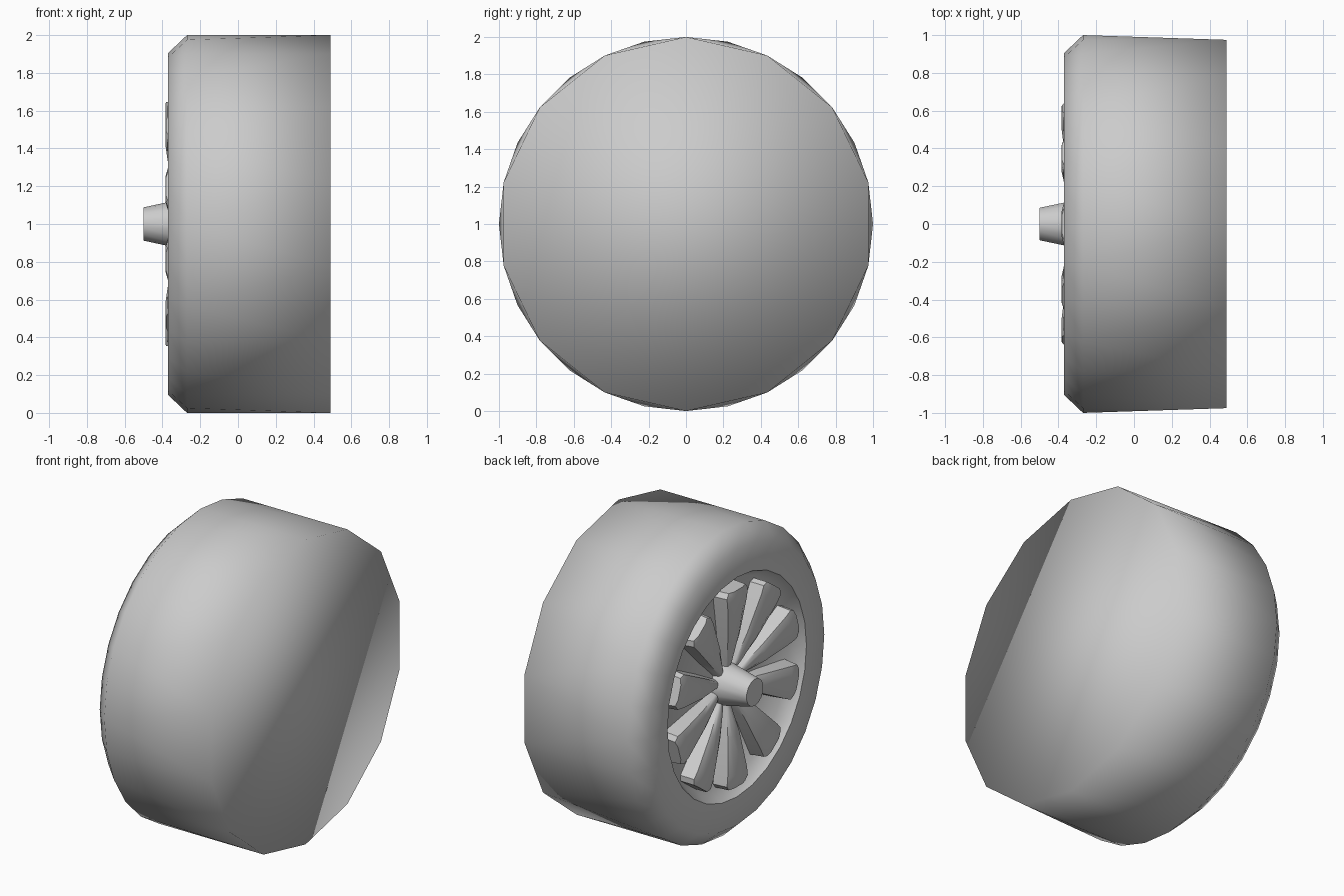
import bpy, bmesh, math

if "Cube" in bpy.data.objects:
    bpy.data.objects.remove(bpy.data.objects["Cube"])

grey = bpy.data.materials.new("plain_grey")
grey.diffuse_color = (0.6, 0.6, 0.6, 1)
grey.use_nodes = True
grey.node_tree.nodes["Principled BSDF"].inputs["Base Color"].default_value = grey.diffuse_color


def point(x, r, a, side=0.0):
    """Point around the wheel axis; side is an offset across the radius."""
    return (x, r * math.sin(a) + side * math.cos(a),
            1 + r * math.cos(a) - side * math.sin(a))


def ring(bm, x, r, n):
    return [bm.verts.new(point(x, r, 2 * math.pi * i / n)) for i in range(n)]


def bridge(bm, a, b):
    n = len(a)
    for i in range(n):
        j = (i + 1) % n
        bm.faces.new((a[i], a[j], b[j], b[i]))


def finish(bm, name, sharp_angle=None):
    bmesh.ops.recalc_face_normals(bm, faces=bm.faces)
    for f in bm.faces:
        f.smooth = True
    if sharp_angle:
        for e in bm.edges:
            if len(e.link_faces) == 2 and e.calc_face_angle() > math.radians(sharp_angle):
                e.smooth = False
    me = bpy.data.meshes.new(name)
    bm.to_mesh(me)
    bm.free()
    me.materials.append(grey)
    ob = bpy.data.objects.new(name, me)
    bpy.context.collection.objects.link(ob)
    return ob


# Tyre with recessed rim: 28 sides in front, 14 sides at the closed back
bm = bmesh.new()
back = ring(bm, 0.49, 1.0, 14)
bm.faces.new(back)
shoulder = ring(bm, -0.27, 1.0, 28)
for i in range(14):
    j = (i + 1) % 14
    a, m, b = shoulder[2 * i], shoulder[2 * i + 1], shoulder[(2 * i + 2) % 28]
    bm.faces.new((back[i], a, m))
    bm.faces.new((back[i], m, back[j]))
    bm.faces.new((back[j], m, b))
last = shoulder
lip = None
for x, r in ((-0.37, 0.905), (-0.37, 0.72), (-0.28, 0.665), (-0.27, 0.12)):
    nxt = ring(bm, x, r, 28)
    bridge(bm, last, nxt)
    last = nxt
    if r == 0.72:
        lip = set(nxt)
bm.faces.new(last)
for e in bm.edges:
    if e.verts[0] in lip and e.verts[1] in lip:
        e.smooth = False  # crisp opening edge
finish(bm, "tyre_and_rim")

# Ten flared spokes, rising from the hub towards the tyre
# (radius, half width on top, x of top)
sections = ((0.08, 0.02, -0.30), (0.16, 0.028, -0.325), (0.32, 0.06, -0.358),
            (0.56, 0.10, -0.385), (0.615, 0.108, -0.385), (0.645, 0.085, -0.382))
bm = bmesh.new()
for k in range(10):
    a = 2 * math.pi * k / 10
    last = None
    for r, w, x in sections:
        base = w + 0.012
        loop = [bm.verts.new(point(px, r, a, s)) for px, s in
                ((-0.26, -base), (x + 0.012, -w), (x, -w * 0.55),
                 (x, w * 0.55), (x + 0.012, w), (-0.26, base))]
        if last:
            bridge(bm, last, loop)
        else:
            bm.faces.new(loop)
        last = loop
    bm.faces.new(last)
finish(bm, "spokes", 45)

# Tapered hub
bm = bmesh.new()
base = ring(bm, -0.26, 0.14, 14)
tip = ring(bm, -0.50, 0.088, 14)
bridge(bm, base, tip)
bm.faces.new(base)
bm.faces.new(tip)
finish(bm, "hub", 45)
